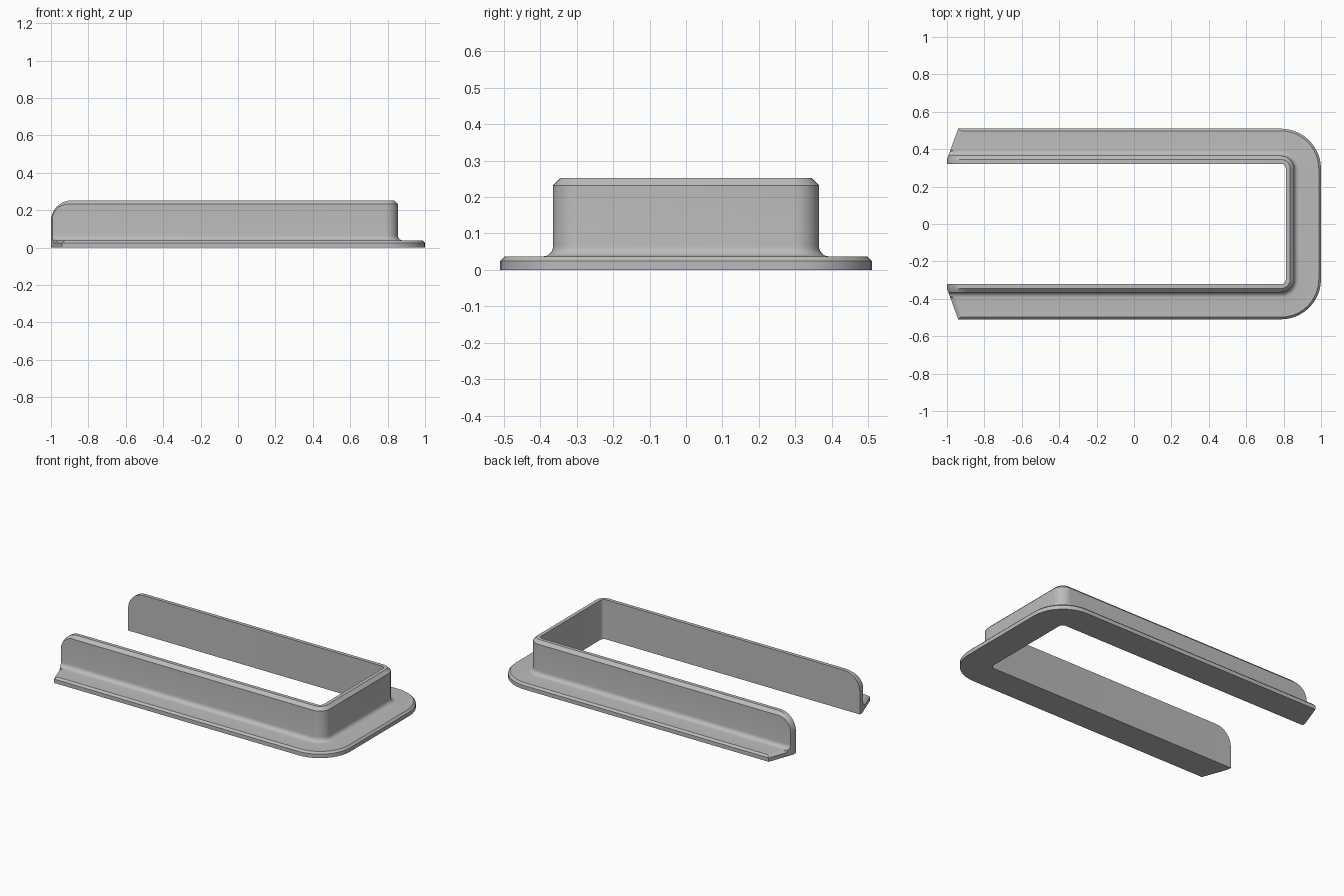
import bpy
import bmesh
from math import sin, cos, pi, radians

if "Cube" in bpy.data.objects:
    bpy.data.objects.remove(bpy.data.objects["Cube"], do_unlink=True)

# Corner centre, and radii measured from it
CX, CY = 0.785, 0.295
INNER, KNEE, WALL, RIM = 0.027, 0.05, 0.07, 0.215
TOP, FLANGE, LIP = 0.252, 0.037, 0.025
ROUND, CHAMFER, FILLET = 0.11, 0.02, 0.028
STEPS = 10

grey = bpy.data.materials.new("satin grey")
grey.use_nodes = True
grey.diffuse_color = (0.5, 0.5, 0.5, 1)
grey.node_tree.nodes["Principled BSDF"].inputs["Base Color"].default_value = (0.5, 0.5, 0.5, 1)


def fillet_curve():
    """Cove between the wall and the flange, from wall to flange."""
    arc = [i * pi / 12 for i in range(7)]
    return [(WALL + FILLET * (1 - cos(a)), FLANGE + FILLET * (1 - sin(a))) for a in arc]


# Closed cross-section as (radius, height)
profile = [(KNEE, 0), (INNER, 0), (INNER, TOP), (KNEE, TOP), (WALL, TOP - CHAMFER)]
profile += fillet_curve() + [(RIM - 0.012, FLANGE), (RIM, LIP), (RIM, 0)]
COUNT = len(profile)
COVE_END = COUNT - 4


def slant(r):
    """Oblique cut at the open end."""
    return -1 + max(0, r - KNEE) * 0.364


def end_section(t):
    """Section near the open end, where the wall top rounds down."""
    points = []
    for i, (r, z) in enumerate(profile):
        radius = ROUND
        if i == 4:
            radius -= CHAMFER - 0.015 * sin(t)
        x = -1 + ROUND - radius * sin(t)
        if i in (2, 3, 4):
            z = TOP - ROUND + radius * cos(t)
        setback = 0.02 if i in (COVE_END, COVE_END + 1) else 0
        points.append((max(x, slant(r) + setback), CY + r, z))
    return points


def corner_section(a):
    return [(CX + r * cos(a), CY + r * sin(a), z) for r, z in profile]


# Half of the U: open end, straight leg, rounded corner, middle of the closed side
sections = [end_section(pi / 2 * (1 - i / STEPS)) for i in range(STEPS + 1)]
sections += [corner_section(pi / 2 * (1 - i / STEPS)) for i in range(STEPS + 1)]
sections.append([(CX + r, 0, z) for r, z in profile])

bm = bmesh.new()
rings = [[bm.verts.new(p) for p in s] for s in sections]
for a, b in zip(rings, rings[1:]):
    for i in range(COUNT):
        j = (i + 1) % COUNT
        bm.faces.new((a[i], a[j], b[j], b[i]))

# End caps: square wall tip, oblique face, and chamfer along the flange end
tip = rings[0]
r = profile[COVE_END][0]
corner = bm.verts.new((slant(r), CY + r, LIP))
bm.faces.new(tip[:4])
bm.faces.new([tip[0]] + tip[3:COVE_END] + [corner] + tip[COVE_END + 2:])
bm.faces.new((tip[COVE_END - 1], tip[COVE_END], corner))
bm.faces.new((corner, tip[COVE_END], tip[COVE_END + 1], tip[COVE_END + 2]))

bmesh.ops.remove_doubles(bm, verts=bm.verts, dist=0.00005)

# Second half, mirrored front to back
bmesh.ops.mirror(bm, geom=bm.verts[:] + bm.edges[:] + bm.faces[:], axis='Y', merge_dist=0.0001)
bmesh.ops.recalc_face_normals(bm, faces=bm.faces)

mesh = bpy.data.meshes.new("flanged_u_frame")
bm.to_mesh(mesh)
bm.free()
mesh.materials.append(grey)
frame = bpy.data.objects.new("flanged_u_frame", mesh)
bpy.context.collection.objects.link(frame)

bpy.ops.object.select_all(action='DESELECT')
frame.select_set(True)
bpy.context.view_layer.objects.active = frame
bpy.ops.object.shade_smooth_by_angle(angle=radians(30))
